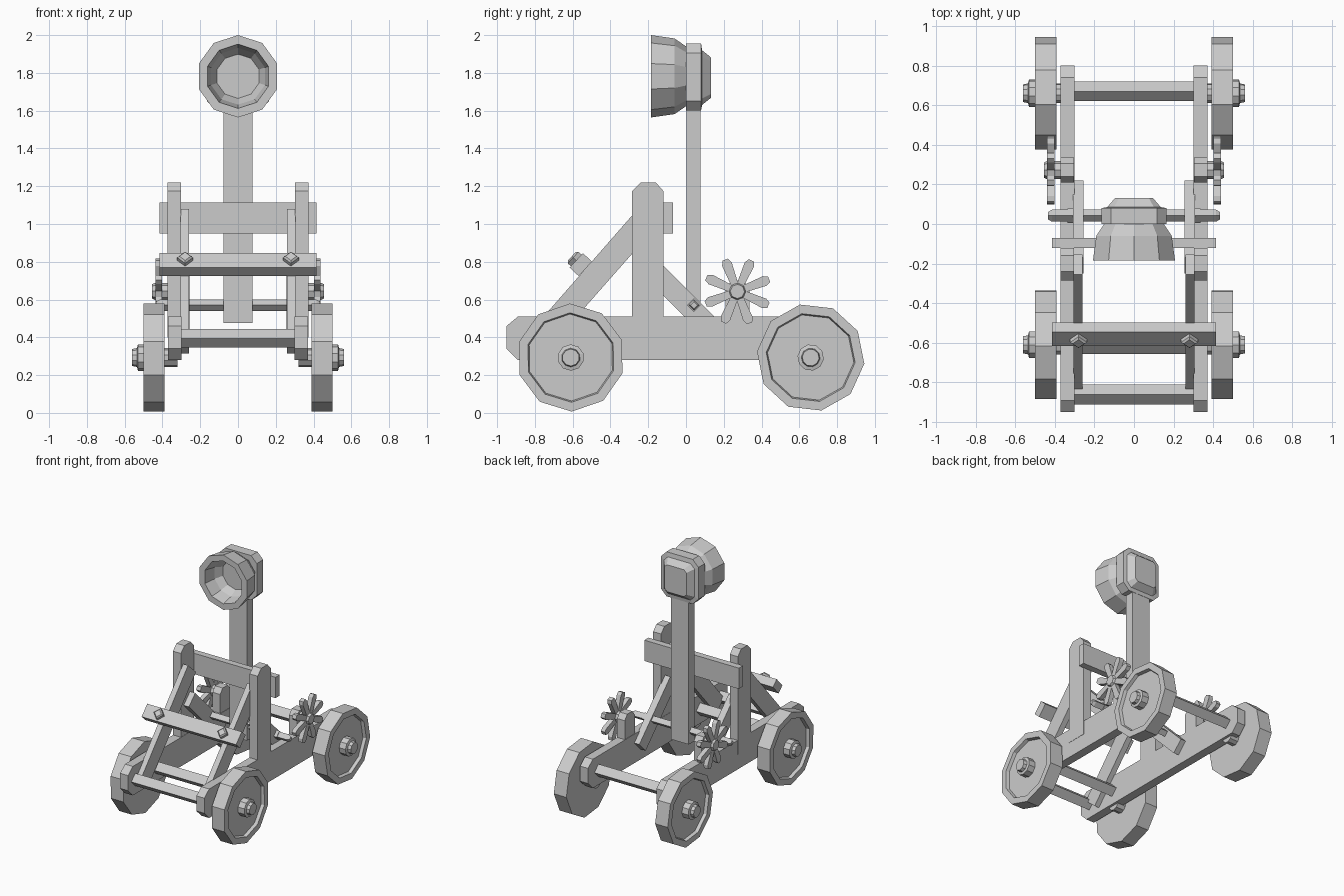
import bpy, bmesh
from math import cos, sin, radians, pi
from mathutils import Vector

if "Cube" in bpy.data.objects:
    bpy.data.objects.remove(bpy.data.objects["Cube"])


def loft(name, loops):
    """Skin a list of equal-length point loops and cap both ends."""
    bm = bmesh.new()
    rows = [[bm.verts.new(p) for p in loop] for loop in loops]
    n = len(rows[0])
    for a, b in zip(rows, rows[1:]):
        for i in range(n):
            j = (i + 1) % n
            bm.faces.new((a[i], a[j], b[j], b[i]))
    bm.faces.new(rows[0][::-1])
    bm.faces.new(rows[-1])
    bmesh.ops.recalc_face_normals(bm, faces=bm.faces)
    me = bpy.data.meshes.new(name)
    bm.to_mesh(me)
    bm.free()
    ob = bpy.data.objects.new(name, me)
    bpy.context.collection.objects.link(ob)
    return ob


def prism(name, profile, x0, x1):
    """Extrude a (y, z) profile along x."""
    return loft(name, [[(x, y, z) for y, z in profile] for x in (x0, x1)])


def turn_x(name, y, z, rings, sides, phase=90.0):
    """Turned part along x from (x, radius) rings."""
    ang = [radians(phase) + 2 * pi * i / sides for i in range(sides)]
    return loft(name, [[(x, y + r * cos(a), z + r * sin(a)) for a in ang] for x, r in rings])


def box(y0, y1, z0, z1):
    return [(y0, z0), (y1, z0), (y1, z1), (y0, z1)]


def chamfer_rect(y, hx, hz, c, zc):
    pts = [(hx, hz - c), (hx - c, hz), (c - hx, hz), (-hx, hz - c),
           (-hx, c - hz), (c - hx, -hz), (hx - c, -hz), (hx, c - hz)]
    return [(px, y, zc + pz) for px, pz in pts]


for s, side in ((1, "right"), (-1, "left")):
    # Frame rail, upright post and winch bracket
    prism(f"rail_{side}", [(-.95, .34), (-.89, .28), (.74, .28), (.80, .34), (.80, .46),
                           (.74, .51), (-.89, .51), (-.95, .46)], s * .30, s * .37)
    prism(f"post_{side}", [(-.285, .40), (-.12, .40), (-.12, 1.175), (-.16, 1.22),
                           (-.24, 1.22), (-.285, 1.175)], s * .302, s * .372)
    prism(f"winch_bracket_{side}", [(.21, .48), (.335, .48), (.335, .66), (.305, .70),
                                    (.24, .70), (.21, .66)], s * .303, s * .37)
    # Diagonal braces
    prism(f"front_brace_{side}", [(-.85, .40), (-.75, .315), (-.155, .99), (-.255, 1.08)],
          s * .26, s * .305)
    prism(f"rear_brace_{side}", [(.22, .44), (.14, .36), (-.25, .75), (-.17, .83)],
          s * .256, s * .309)
    # Wheels with recessed outer face, and stepped hubs
    for end, y, ph in (("front", -.61, 91), ("rear", .66, 101.5)):
        turn_x(f"{end}_wheel_{side}", y, .293,
               [(s * .39, .286), (s * .50, .286), (s * .50, .237), (s * .475, .23)], 10, ph)
        turn_x(f"{end}_hub_{side}", y, .293,
               [(s * .32, .05), (s * .47, .05), (s * .47, .07), (s * .53, .07),
                (s * .535, .05), (s * .56, .045)], 10, ph)
    # Winch handle: hub and eight spokes
    cy, cz = .272, .643
    turn_x(f"winch_hub_{side}", cy, cz,
           [(s * .36, .045), (s * .395, .045), (s * .44, .045), (s * .455, .038)], 8, 88.5)
    for k in range(8):
        a = radians(21 + 45 * k)
        d, n = Vector((cos(a), sin(a))), Vector((-sin(a), cos(a)))
        prof = [(.02, -.018), (.155, -.027), (.18, -.015), (.18, .015), (.155, .027), (.02, .018)]
        pts = [Vector((cy, cz)) + d * u + n * v for u, v in prof]
        prism(f"winch_spoke_{side}_{k}", [tuple(p) for p in pts], s * .402, s * .438)
    # Collar on the arm pivot
    turn_x(f"pivot_collar_{side}", .042, .57, [(s * .29, .036), (s * .335, .036)], 4)

# Cross rods between the rails
for nm, y in (("front_cross_rod", -.86), ("front_axle_rod", -.605), ("rear_axle_rod", .67)):
    turn_x(nm, y, .395, [(-.31, .05), (.31, .05)], 4)
turn_x("arm_pivot", .042, .57, [(-.435, .018), (-.415, .03), (.415, .03), (.435, .018)], 4)

# Upper stop beam
prism("stop_beam", box(-.122, -.07, .95, 1.115), -.415, .415)

# Tilted front board with diamond bolts
t, n = Vector((.68, .733)), Vector((-.733, .68))
c = Vector((-.557, .785))
prism("front_board", [tuple(c + t * a + n * b) for a, b in
                      ((-.052, -.033), (.052, -.033), (.052, .033), (-.052, .033))], -.415, .415)
for x in (-.28, .28):
    loops = []
    for h, r in ((.02, .042), (.055, .042), (.065, .03)):
        o = c + n * h
        loops.append([(x + r * u, o.x + t.x * r * v, o.y + t.y * r * v)
                      for u, v in ((1, 0), (0, 1), (-1, 0), (0, -1))])
    loft("board_bolt", loops)

# Throwing arm and its head block
prism("throwing_arm", box(.002, .078, .475, 1.70), -.078, .078)
loft("arm_head", [chamfer_rect(0, .165, .177, .05, 1.778),
                  chamfer_rect(.08, .165, .177, .05, 1.778),
                  chamfer_rect(.085, .135, .145, .035, 1.775),
                  chamfer_rect(.132, .095, .107, .02, 1.775)])

# Ten-sided hollow cup
rings = [(.005, .155), (-.06, .20), (-.185, .218), (-.185, .17), (-.09, .15), (-.03, .117)]
loft("cup", [[(r * sin(pi * i / 5), y, 1.782 + r * cos(pi * i / 5)) for i in range(10)]
             for y, r in rings])
